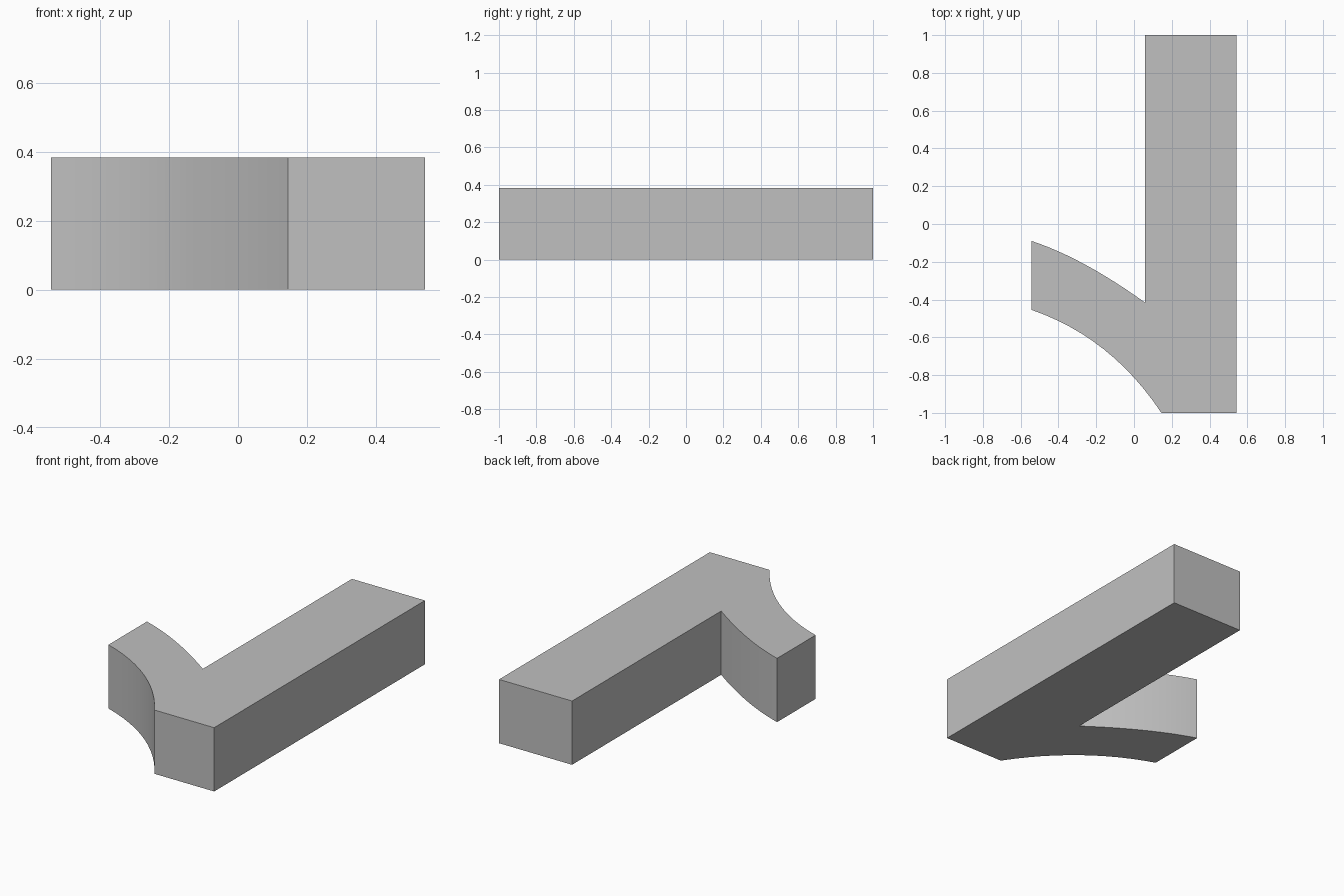
import bpy, bmesh, math
from mathutils import Vector

cube = bpy.data.objects.get("Cube")
if cube:
    bpy.data.objects.remove(cube, do_unlink=True)

HEIGHT = 0.383
STEPS = 12

grey = bpy.data.materials.new("plain_grey")
grey.use_nodes = True
colour = (0.53, 0.53, 0.53, 1)
grey.diffuse_color = colour
grey.node_tree.nodes["Principled BSDF"].inputs["Base Color"].default_value = colour


def arc(start, control, end):
    """Points along a quadratic curve, both ends included."""
    a, b, c = Vector(start), Vector(control), Vector(end)
    ts = [i / STEPS for i in range(STEPS + 1)]
    return [a * (1 - t) ** 2 + b * 2 * t * (1 - t) + c * t * t for t in ts]


# Outline: straight bar, then the curved arm sweeping out to the right side
outline = [Vector(p) for p in ((0.542, -1), (0.542, 1), (0.057, 1))]
outline += arc((0.057, -0.415), (-0.27, -0.18), (-0.542, -0.09))
outline += arc((-0.542, -0.455), (-0.12, -0.6), (0.145, -1))

# Raise the outline into a solid block
bm = bmesh.new()
base = bm.faces.new([bm.verts.new((p.x, p.y, 0)) for p in outline])
raised = bmesh.ops.extrude_face_region(bm, geom=[base], use_keep_orig=True)
top = [v for v in raised["geom"] if isinstance(v, bmesh.types.BMVert)]
bmesh.ops.translate(bm, verts=top, vec=(0, 0, HEIGHT))
bmesh.ops.recalc_face_normals(bm, faces=bm.faces)

mesh = bpy.data.meshes.new("bar_with_curved_arm")
bm.to_mesh(mesh)
bm.free()
mesh.materials.append(grey)
block = bpy.data.objects.new("bar_with_curved_arm", mesh)
bpy.context.collection.objects.link(block)

# Smooth along the curved walls, sharp at the corners
bpy.ops.object.select_all(action="DESELECT")
block.select_set(True)
bpy.context.view_layer.objects.active = block
bpy.ops.object.shade_smooth_by_angle(angle=math.radians(30))
